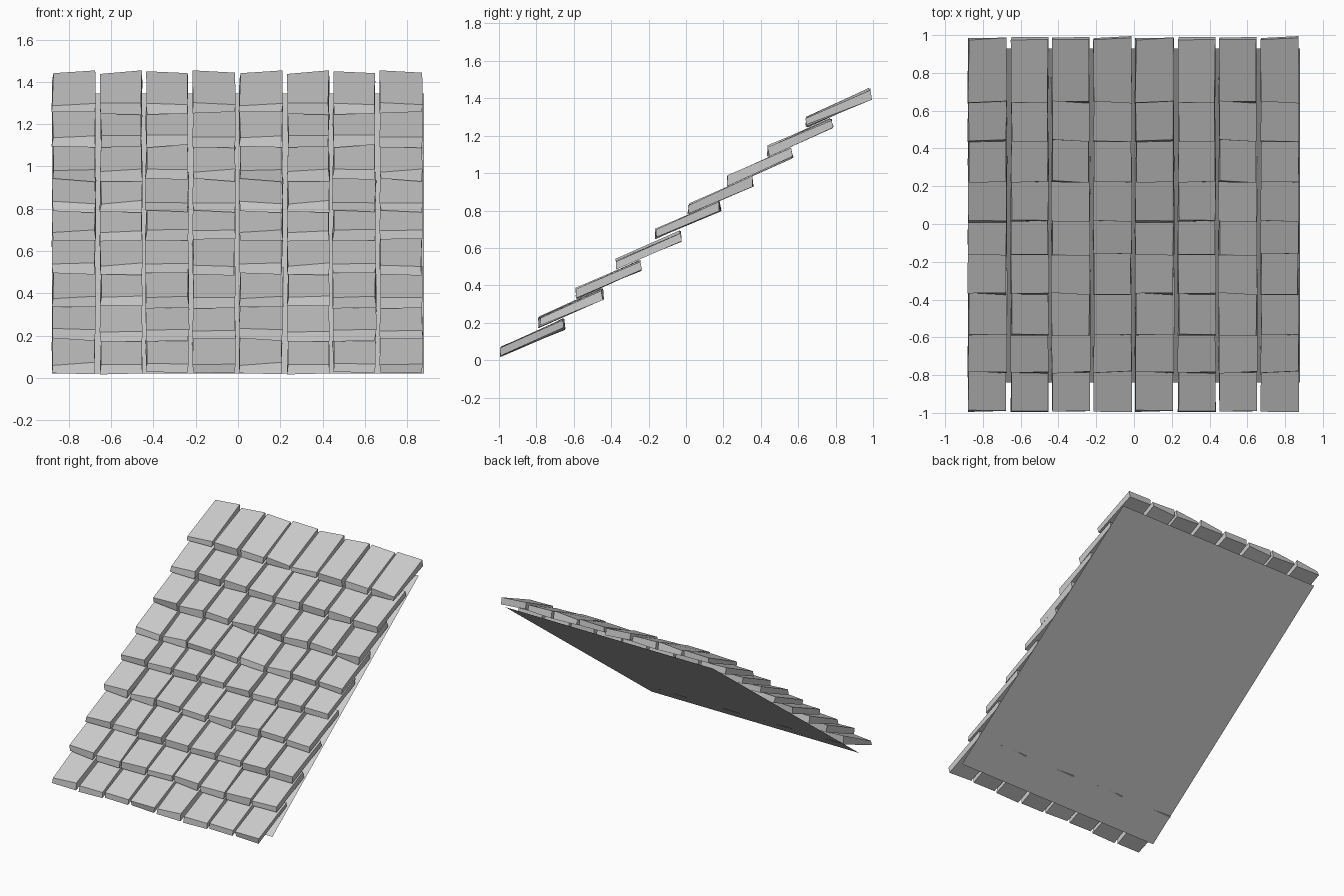
import bpy, bmesh, random
from mathutils import Vector

if "Cube" in bpy.data.objects:
    bpy.data.objects.remove(bpy.data.objects["Cube"])

random.seed(7)

def make_object(name, bm):
    bmesh.ops.recalc_face_normals(bm, faces=bm.faces)
    mesh = bpy.data.meshes.new(name)
    bm.to_mesh(mesh)
    bm.free()
    obj = bpy.data.objects.new(name, mesh)
    bpy.context.collection.objects.link(obj)
    return obj

# Flat sloping roof deck under the shingles
bm = bmesh.new()
corners = [(-.88, -.84, .022), (.88, -.84, .022), (.88, .93, 1.345), (-.88, .93, 1.345)]
bm.faces.new([bm.verts.new(c) for c in corners])
make_object("roof_deck", bm)

# Lower front edge of each course (y, z) and left/right limits of each column
ROWS = [(-.99, .02), (-.785, .18), (-.585, .335), (-.37, .49), (-.16, .65),
        (.015, .785), (.225, .935), (.44, 1.095), (.645, 1.25)]
COLUMNS = [(-.877, -.675), (-.65, -.455), (-.435, -.235), (-.212, -.015)]
RUN, RISE, THICK = .343, .15, .046

def jitter(amount):
    return random.uniform(-amount, amount)

def shingle_corners(x0, x1, y, z):
    """Eight slightly irregular corners of one tilted slab."""
    pts = []
    for top in (0, 1):
        for back in (0, 1):
            for x in (x0, x1):
                pts.append(Vector((x + jitter(.005),
                                   y + back * RUN - top * back * .008 + jitter(.007),
                                   z + back * RISE + top * THICK + jitter(.009))))
    return pts

FACES = [(0, 1, 3, 2), (4, 5, 7, 6), (0, 1, 5, 4),
         (2, 3, 7, 6), (0, 2, 6, 4), (1, 3, 7, 5)]

# Courses of shingles: four irregular slabs, repeated once across the width
for i, (y, z) in enumerate(ROWS):
    bm = bmesh.new()
    for x0, x1 in COLUMNS:
        pts = shingle_corners(x0, x1, y, z)
        for shift in (0, .885):
            vs = [bm.verts.new(p + Vector((shift, 0, 0))) for p in pts]
            for f in FACES:
                bm.faces.new([vs[k] for k in f])
    make_object(f"shingle_course_{i + 1}", bm)
